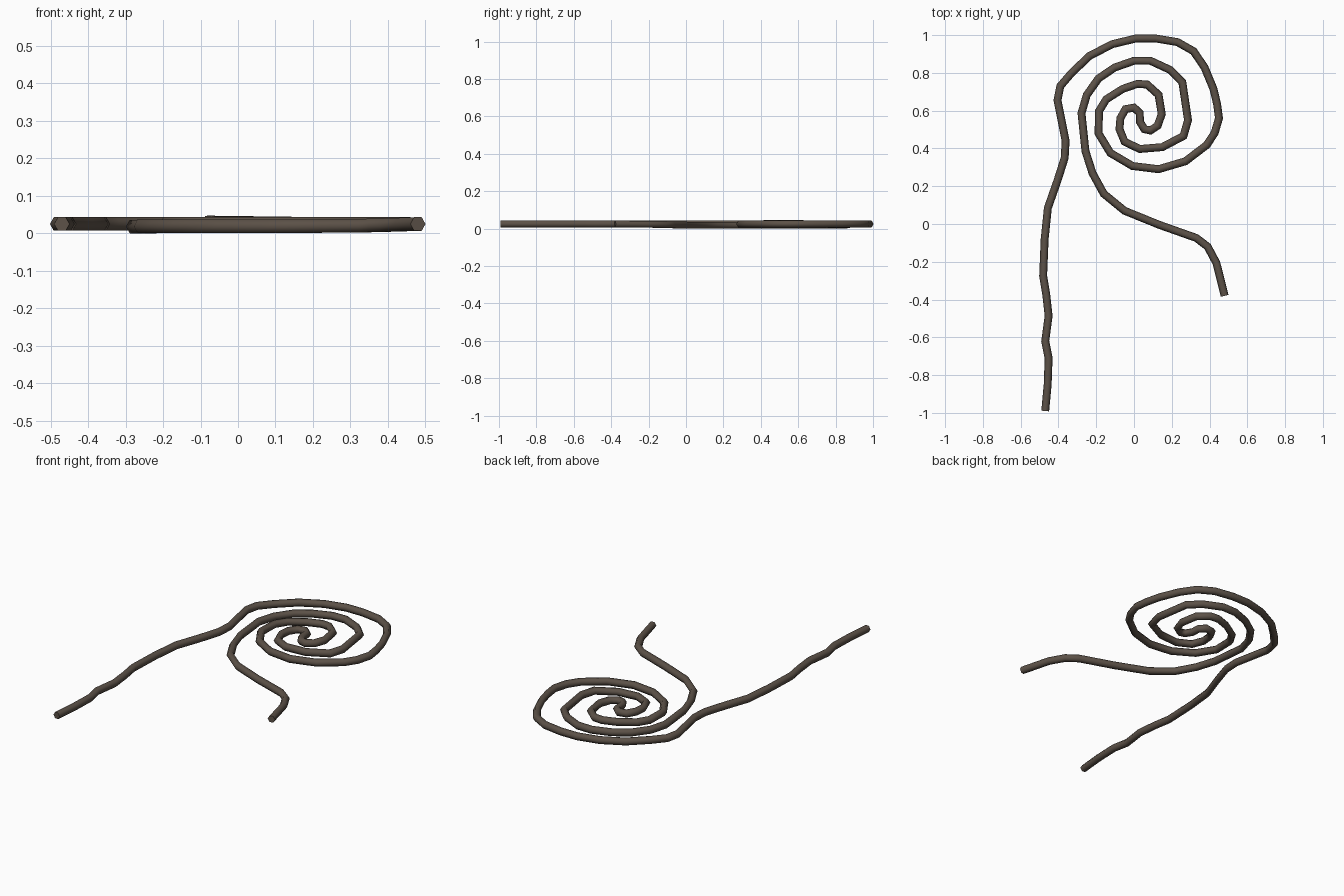
import bpy, bmesh, math
from mathutils import Vector

if "Cube" in bpy.data.objects:
    bpy.data.objects.remove(bpy.data.objects["Cube"])

RADIUS = 0.0208
SIDES = 6

# Centre line: left tail, outer coil inward, small S at the middle, coil outward, right tail
path = [
    (-.47, -.99), (-.457, -.85), (-.452, -.71), (-.47, -.62), (-.452, -.487), (-.465, -.37),
    (-.481, -.275), (-.473, -.08), (-.456, .085), (-.405, .23), (-.367, .35), (-.362, .44),
    (-.383, .545), (-.405, .655), (-.39, .73), (-.33, .8), (-.235, .89), (-.115, .952),
    (.01, .982), (.115, .982), (.23, .963), (.315, .915), (.373, .83), (.42, .717),
    (.44, .635), (.45, .56), (.427, .482), (.385, .418), (.272, .332), (.13, .29),
    (-.008, .307), (-.125, .376), (-.188, .48), (-.185, .598), (-.147, .66), (-.06, .715),
    (.018, .742), (.07, .738), (.13, .684), (.147, .582), (.125, .52), (.087, .495),
    (.055, .502), (.032, .54), (.03, .588), (0, .616), (-.045, .608), (-.072, .56),
    (-.077, .503), (-.05, .436), (.03, .397), (.15, .407), (.262, .466), (.286, .55),
    (.256, .75), (.193, .815), (.087, .864), (0, .864), (-.103, .828), (-.188, .77),
    (-.25, .683), (-.278, .587), (-.257, .386), (-.22, .27), (-.16, .16), (-.05, .07),
    (.135, -.005), (.33, -.074), (.39, -.12), (.436, -.206), (.48, -.38)]

# Gentle height changes, given as (point number, z)
levels = [(0, .028), (36, .028), (47, .032), (54, .026), (60, .021), (66, .022), (70, .028)]


def height(i):
    for (a, za), (b, zb) in zip(levels, levels[1:]):
        if i <= b:
            return za + (zb - za) * (i - a) / (b - a)
    return levels[-1][1]


# Six-sided mitred tube along the centre line
pts = [Vector(p) for p in path]
bm = bmesh.new()
rings = []
for i, p in enumerate(pts):
    d_in = (p - pts[i - 1]).normalized() if i else (pts[1] - p).normalized()
    d_out = (pts[i + 1] - p).normalized() if i + 1 < len(pts) else d_in
    t = (d_in + d_out).normalized()
    side = Vector((t.y, -t.x)) / max(t.dot(d_in), 0.7)
    ring = []
    for k in range(SIDES):
        a = math.tau * k / SIDES
        q = p + side * RADIUS * math.cos(a)
        ring.append(bm.verts.new((q.x, q.y, height(i) + RADIUS * math.sin(a))))
    rings.append(ring)
for r, s in zip(rings, rings[1:]):
    for k in range(SIDES):
        j = (k + 1) % SIDES
        bm.faces.new((r[k], r[j], s[j], s[k]))
bm.faces.new(rings[0])
bm.faces.new(rings[-1])
bmesh.ops.recalc_face_normals(bm, faces=bm.faces)

# Rest the lowest coil on the ground
low = min(v.co.z for v in bm.verts)
for v in bm.verts:
    v.co.z -= low
for f in bm.faces:
    f.smooth = True

mesh = bpy.data.meshes.new("coiled_rope")
bm.to_mesh(mesh)
bm.free()
rope = bpy.data.objects.new("coiled_rope", mesh)
bpy.context.collection.objects.link(rope)
mat = bpy.data.materials.new("dark brown rope")
mat.diffuse_color = (0.107, 0.083, 0.064, 1)
mat.use_nodes = True
mat.node_tree.nodes["Principled BSDF"].inputs["Base Color"].default_value = mat.diffuse_color
mesh.materials.append(mat)

# Keep the cut ends sharp
bpy.context.view_layer.objects.active = rope
rope.select_set(True)
bpy.ops.object.shade_smooth_by_angle(angle=math.radians(75))
